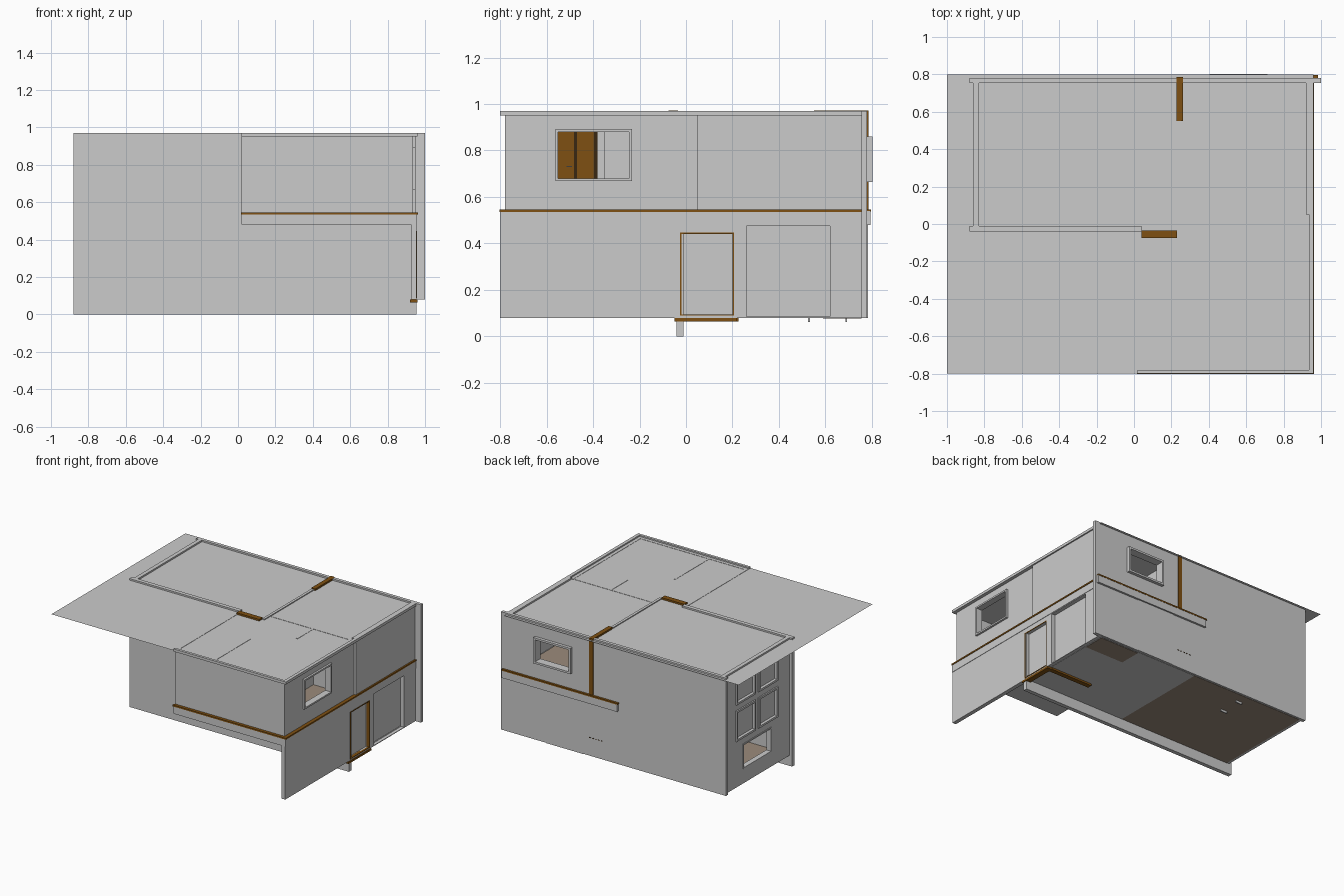
import bpy, bmesh
from mathutils import Vector

if "Cube" in bpy.data.objects:
    bpy.data.objects.remove(bpy.data.objects["Cube"])

def mat(name, c):
    m = bpy.data.materials.new(name)
    m.diffuse_color = (*c, 1)
    m.use_nodes = True
    m.node_tree.nodes["Principled BSDF"].inputs["Base Color"].default_value = m.diffuse_color
    return m

GREY = mat("light_grey", (0.60, 0.60, 0.60))
WOOD = mat("brown_wood", (0.21, 0.08, 0.006))
FLOOR = mat("beige_floor", (0.33, 0.26, 0.20))
DARK = mat("dark_brown", (0.04, 0.02, 0.006))

def finish(name, bm, m):
    bmesh.ops.recalc_face_normals(bm, faces=bm.faces)
    me = bpy.data.meshes.new(name)
    bm.to_mesh(me)
    bm.free()
    me.materials.append(m)
    ob = bpy.data.objects.new(name, me)
    bpy.context.collection.objects.link(ob)
    return ob

def box(name, x, y, z, m=GREY):
    bm = bmesh.new()
    bmesh.ops.create_cube(bm, size=1)
    for v in bm.verts:
        v.co = [(r[0] + r[1]) / 2 + c * (r[1] - r[0]) for r, c in zip((x, y, z), v.co)]
    return finish(name, bm, m)

def panel(name, axis, at, u, v, holes=(), m=GREY):
    """Slab across x, y (axis) between at[0] and at[1], with rectangular holes."""
    def p(d, a, b):
        return (d, a, b) if axis == 'x' else (a, d, b)
    us = sorted({*u, *[h[i] for h in holes for i in (0, 1)]})
    vs = sorted({*v, *[h[i] for h in holes for i in (2, 3)]})
    bm = bmesh.new()
    for a, b in zip(us, us[1:]):
        for c, d in zip(vs, vs[1:]):
            mu, mv = (a + b) / 2, (c + d) / 2
            if any(h[0] < mu < h[1] and h[2] < mv < h[3] for h in holes):
                continue
            bm.faces.new([bm.verts.new(p(at[0], *q)) for q in ((a, c), (b, c), (b, d), (a, d))])
    bmesh.ops.remove_doubles(bm, verts=bm.verts, dist=1e-5)
    ext = bmesh.ops.extrude_face_region(bm, geom=bm.faces[:], use_keep_orig=True)
    off = Vector(p(at[1] - at[0], 0, 0))
    for g in ext['geom']:
        if isinstance(g, bmesh.types.BMVert):
            g.co += off
    return finish(name, bm, m)

def frame(name, axis, at, h, w=0.015, m=GREY):
    """Rectangular window or door frame set around opening h."""
    panel(name, axis, at, (h[0] - w, h[1] + w), (h[2] - w, h[3] + w), [h], m)

TOP = 0.97

# flat roof sheet, zero thickness
bm = bmesh.new()
bm.faces.new([bm.verts.new(c) for c in
              ((-1, -.8, .958), (.96, -.8, .958), (.96, .8, .958), (-1, .8, .958))])
finish("roof_sheet", bm, GREY)
box("roof_rim_front", (.02, .96), (-.8, -.78), (.95, TOP))
box("roof_rim_right", (.935, .96), (-.8, .78), (.95, TOP))

# long front wall: full height on the left, one storey under the overhang
box("front_wall_tall", (-.88, .04), (-.04, -.01), (0, TOP))
box("front_wall_low", (.04, .955), (-.04, -.01), (0, .48))

# back wall with framed window
bw = (.42, .70, .68, .845)
panel("back_wall", 'y', (.755, .78), (-.88, 1.0), (.08, TOP), [bw])
frame("back_window_frame", 'y', (.74, .803), bw)

# left wall with four square windows and one wide low window
lw = [(a, a + .20, c, c + .20) for a in (.155, .42) for c in (.445, .72)]
lw.append((.22, .54, .20, .37))
panel("left_wall", 'x', (-.86, -.83), (-.03, .77), (.08, TOP), lw)
for i, h in enumerate(lw[:4]):
    frame(f"left_window_frame_{i}", 'x', (-.87, -.82), h)
    box(f"left_window_pane_{i}", (-.848, -.842), h[:2], h[2:])
frame("left_low_window_frame", 'x', (-.865, -.825), lw[4], .01)

# lower right wall with entrance and a recessed bay
door, bay = (-.02, .20, .095, .44), (.26, .62, .085, .475)
panel("right_wall_low", 'x', (.925, .955), (-.8, .78), (.08, .48), [door, bay])
frame("entrance_frame", 'x', (.935, .958), door, .006, WOOD)
box("entrance_door", (.925, .931), door[:2], door[2:])
box("bay_panel", (.905, .925), bay[:2], bay[2:])
box("entrance_sill", (.92, .96), (-.05, .22), (.064, .079), WOOD)
box("floor_threshold", (.57, .92), (.19, .225), (.064, .078), WOOD)

# upper storey box
rw = (-.55, -.245, .68, .88)
panel("right_wall_upper", 'x', (.91, .935), (-.78, .05), (.53, .96), [rw])
frame("right_window_frame", 'x', (.90, .95), rw, .012)
box("right_wall_upper_rear", (.92, .95), (.05, .78), (.53, TOP))
box("front_wall_upper", (.02, .935), (-.78, -.755), (.53, .96))
box("left_wall_upper", (.02, .045), (-.78, -.04), (.53, .96))

# storey slab, its beige floor, and the wooden trim line around it
box("storey_slab", (.02, .958), (-.8, .79), (.48, .535))
box("upper_floor", (.045, .91), (-.755, .755), (.535, .54), FLOOR)
box("ledge_back", (.02, .985), (.78, .795), (.48, .54))
for n, x, y in (("front", (.015, .962), (-.803, -.78)),
                ("right", (.935, .962), (-.803, .78)),
                ("back", (.015, .985), (.78, .797))):
    box("trim_" + n, x, y, (.535, .546), WOOD)

# upper partitions and wooden panels
box("partition_long", (.23, .25), (-.04, .55), (.54, .965))
box("partition_cross", (.25, .935), (.03, .045), (.54, .96))
box("partition_stub", (.595, .61), (-.16, .03), (.54, .96))
box("partition_bedroom", (.335, .35), (-.755, -.35), (.54, .96))
box("wood_panel_back", (.228, .262), (.55, .785), (.545, TOP + .001), WOOD)
box("wood_panel_middle", (.04, .23), (-.075, -.035), (.54, TOP + .001), WOOD)
box("bedroom_door", (.35, .36), (-.57, -.38), (.54, .93), WOOD)
for i, y in enumerate((-.475, -.39)):
    box(f"bedroom_door_gap_{i}", (.36, .364), (y - .006, y + .006), (.54, .93), DARK)
box("bedroom_door_handle", (.36, .375), (-.515, -.49), (.728, .734))

# ground floor
box("living_floor", (-.84, .10), (-.02, .765), (.078, .088), FLOOR)
box("hall_floor", (.10, .93), (-.02, .765), (.078, .088))
box("rug_floor", (.60, .925), (.59, .755), (.076, .09), FLOOR)
for i, y in enumerate((.53, .69)):
    box(f"floor_pad_{i}", (-.385, -.335), (y - .004, y + .004), (.062, .08))

# back door and vent slits
box("back_door", (.31, .62), (.775, .784), (.08, .48))
for i in range(5):
    box(f"vent_slit_{i}", (.15 + i * .025, .163 + i * .025), (.779, .782), (.215, .22), DARK)
